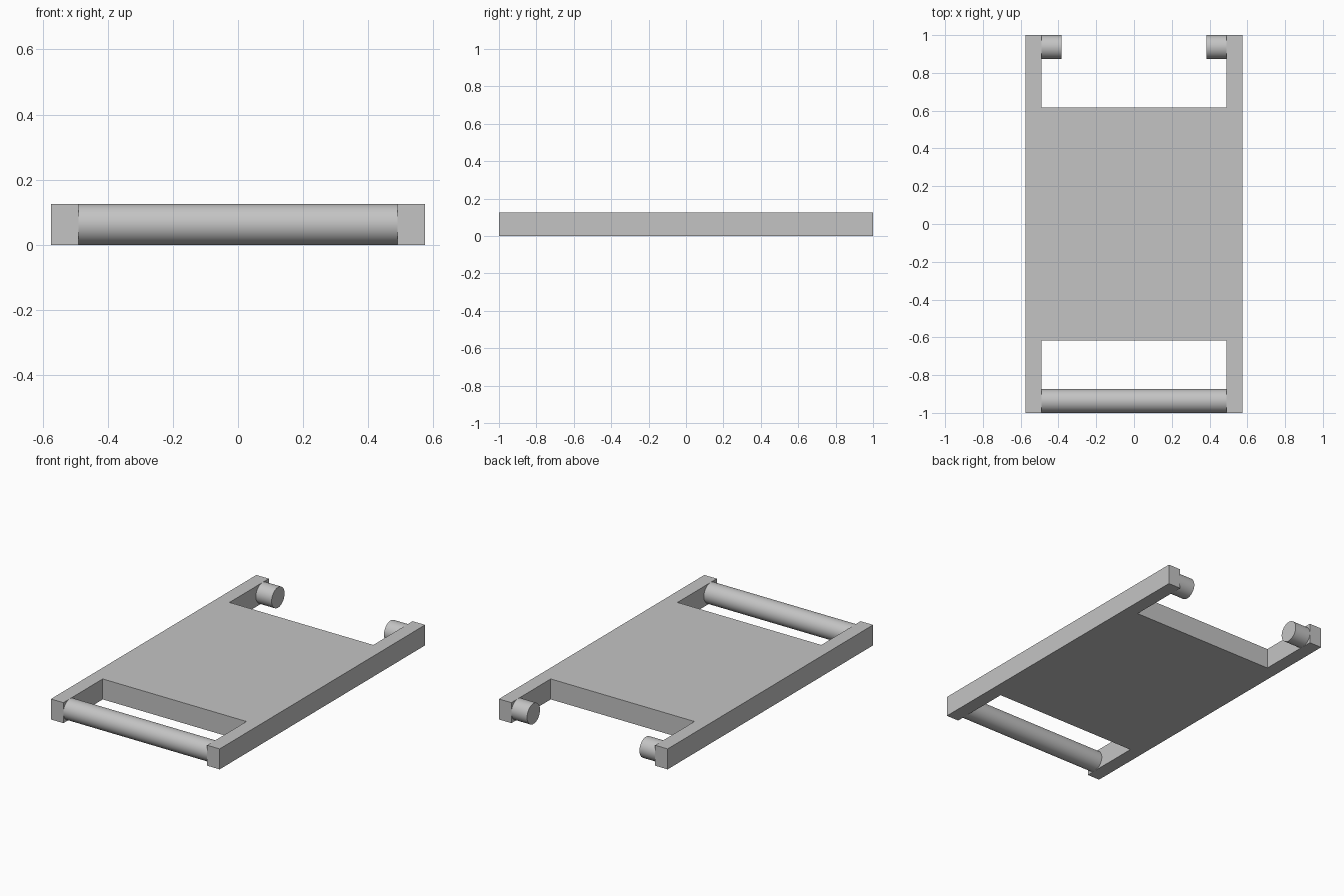
import bpy
import bmesh
import math
from mathutils import Matrix

cube = bpy.data.objects.get("Cube")
if cube:
    bpy.data.objects.remove(cube, do_unlink=True)

HEIGHT = 0.126
HALF_WIDTH = 0.575
INNER = 0.49           # inner face of the side rails
PANEL = 0.617          # half length of the centre panel
RADIUS = HEIGHT / 2
PIN_Y = 1 - RADIUS

grey = bpy.data.materials.new("light_grey")
grey.use_nodes = True
colour = (0.55, 0.55, 0.55, 1)
grey.diffuse_color = colour
grey.node_tree.nodes["Principled BSDF"].inputs["Base Color"].default_value = colour


def add_object(name, bm):
    bmesh.ops.recalc_face_normals(bm, faces=bm.faces)
    mesh = bpy.data.meshes.new(name)
    bm.to_mesh(mesh)
    bm.free()
    mesh.materials.append(grey)
    obj = bpy.data.objects.new(name, mesh)
    bpy.context.collection.objects.link(obj)
    return obj


def add_rod(name, x0, x1, y):
    """Round bar along x, with flat ends and a smooth side."""
    bm = bmesh.new()
    place = Matrix.Translation(((x0 + x1) / 2, y, RADIUS)) @ Matrix.Rotation(math.pi / 2, 4, "Y")
    bmesh.ops.create_cone(bm, cap_ends=True, segments=64, radius1=RADIUS,
                          radius2=RADIUS, depth=x1 - x0, matrix=place)
    obj = add_object(name, bm)
    bpy.ops.object.select_all(action="DESELECT")
    obj.select_set(True)
    bpy.context.view_layer.objects.active = obj
    bpy.ops.object.shade_smooth_by_angle(angle=math.radians(30))


# H-shaped frame: centre panel and two side rails in one extruded outline
quarter = [(HALF_WIDTH, 1), (INNER, 1), (INNER, PANEL)]
outline = (quarter
           + [(-x, y) for x, y in reversed(quarter)]
           + [(-x, -y) for x, y in quarter]
           + [(x, -y) for x, y in reversed(quarter)])
bm = bmesh.new()
base = bm.faces.new([bm.verts.new((x, y, 0)) for x, y in outline])
top = bmesh.ops.extrude_face_region(bm, geom=[base], use_keep_orig=True)["geom"]
bmesh.ops.translate(bm, vec=(0, 0, HEIGHT),
                    verts=[v for v in top if isinstance(v, bmesh.types.BMVert)])
add_object("frame", bm)

# Full-width hinge bar at the front, two short pegs at the back
add_rod("front_bar", -INNER, INNER, -PIN_Y)
add_rod("left_peg", 0.383, INNER, PIN_Y)
add_rod("right_peg", -INNER, -0.383, PIN_Y)
